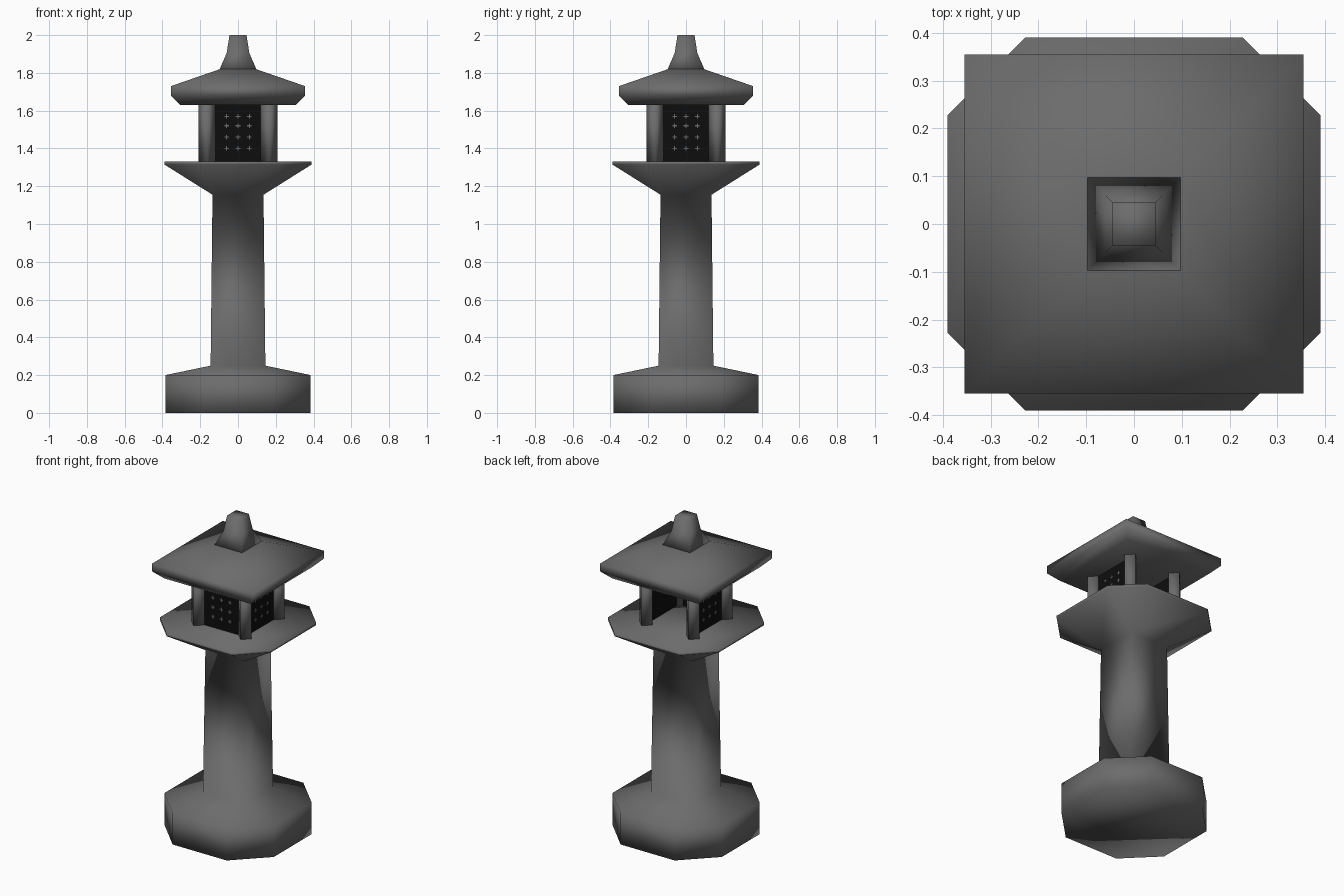
import bpy, bmesh

if "Cube" in bpy.data.objects:
    bpy.data.objects.remove(bpy.data.objects["Cube"])

def material(name, v):
    m = bpy.data.materials.new(name)
    m.diffuse_color = (v, v, v, 1)
    m.use_nodes = True
    m.node_tree.nodes["Principled BSDF"].inputs["Base Color"].default_value = m.diffuse_color
    return m

stone = material("grey stone", 0.15)
black = material("black screen", 0.004)

def finish(name, bm, mat, smooth=True):
    bmesh.ops.remove_doubles(bm, verts=bm.verts, dist=1e-5)
    bmesh.ops.recalc_face_normals(bm, faces=bm.faces)
    me = bpy.data.meshes.new(name)
    bm.to_mesh(me)
    bm.free()
    me.materials.append(mat)
    for p in me.polygons:
        p.use_smooth = smooth
    ob = bpy.data.objects.new(name, me)
    bpy.context.collection.objects.link(ob)
    return ob

def loft(name, rings, mat=stone):
    """Rings of (z, half width, half flat side); equal values give a square."""
    bm = bmesh.new()
    loops = []
    for z, a, b in rings:
        pts = [(a, -b), (a, b), (b, a), (-b, a), (-a, b), (-a, -b), (-b, -a), (b, -a)]
        loops.append([bm.verts.new((x, y, z)) for x, y in pts])
    for lo, hi in zip(loops, loops[1:]):
        for i in range(8):
            j = (i + 1) % 8
            bm.faces.new((lo[i], lo[j], hi[j], hi[i]))
    bm.faces.new(loops[0][::-1])
    bm.faces.new(loops[-1])
    return finish(name, bm, mat)

def box(bm, c, s):
    r = bmesh.ops.create_cube(bm, size=1)
    for v in r["verts"]:
        v.co = [c[k] + v.co[k] * s[k] for k in range(3)]

# base, shaft and flared platform in one stone body
loft("base_and_column", [(0, .385, .19), (.2, .385, .19), (.25, .145, .145),
                         (1.155, .135, .135), (1.315, .39, .228), (1.33, .39, .228)])

# square roof and finial
loft("roof", [(1.63, .305, .305), (1.68, .355, .355), (1.73, .355, .355), (1.82, .095, .095)])
loft("finial", [(1.82, .097, .097), (1.905, .06, .06), (2.0, .045, .045)])

# four corner posts, turned diagonal
for sx, nx in ((-1, "left"), (1, "right")):
    for sy, ny in ((-1, "front"), (1, "back")):
        bm = bmesh.new()
        rings = [[bm.verts.new((sx * .165 + dx, sy * .165 + dy, z))
                  for dx, dy in ((.045, 0), (0, .045), (-.045, 0), (0, -.045))]
                 for z in (1.325, 1.64)]
        for i in range(4):
            j = (i + 1) % 4
            bm.faces.new((rings[0][i], rings[0][j], rings[1][j], rings[1][i]))
        bm.faces.new(rings[0])
        bm.faces.new(rings[1])
        finish(f"{ny}_{nx}_post", bm, stone)

# dark screens on front, right and left with small lattice crosses; back is open
for name, axis, sign in (("front", 1, -1), ("right", 0, 1), ("left", 0, -1)):
    def place(bm, u, z, w, h, t, d):
        if axis == 1:
            box(bm, (u, sign * d, z), (w, t, h))
        else:
            box(bm, (sign * d, u, z), (t, w, h))
    bm = bmesh.new()
    place(bm, 0, 1.48, .3, .3, .008, .16)
    finish(name + "_screen", bm, black, False)
    bm = bmesh.new()
    for u in (-.06, 0, .06):
        for z in (1.4, 1.46, 1.52, 1.57):
            place(bm, u, z, .024, .006, .004, .165)
            place(bm, u, z, .006, .024, .004, .165)
    finish(name + "_lattice", bm, stone, False)
